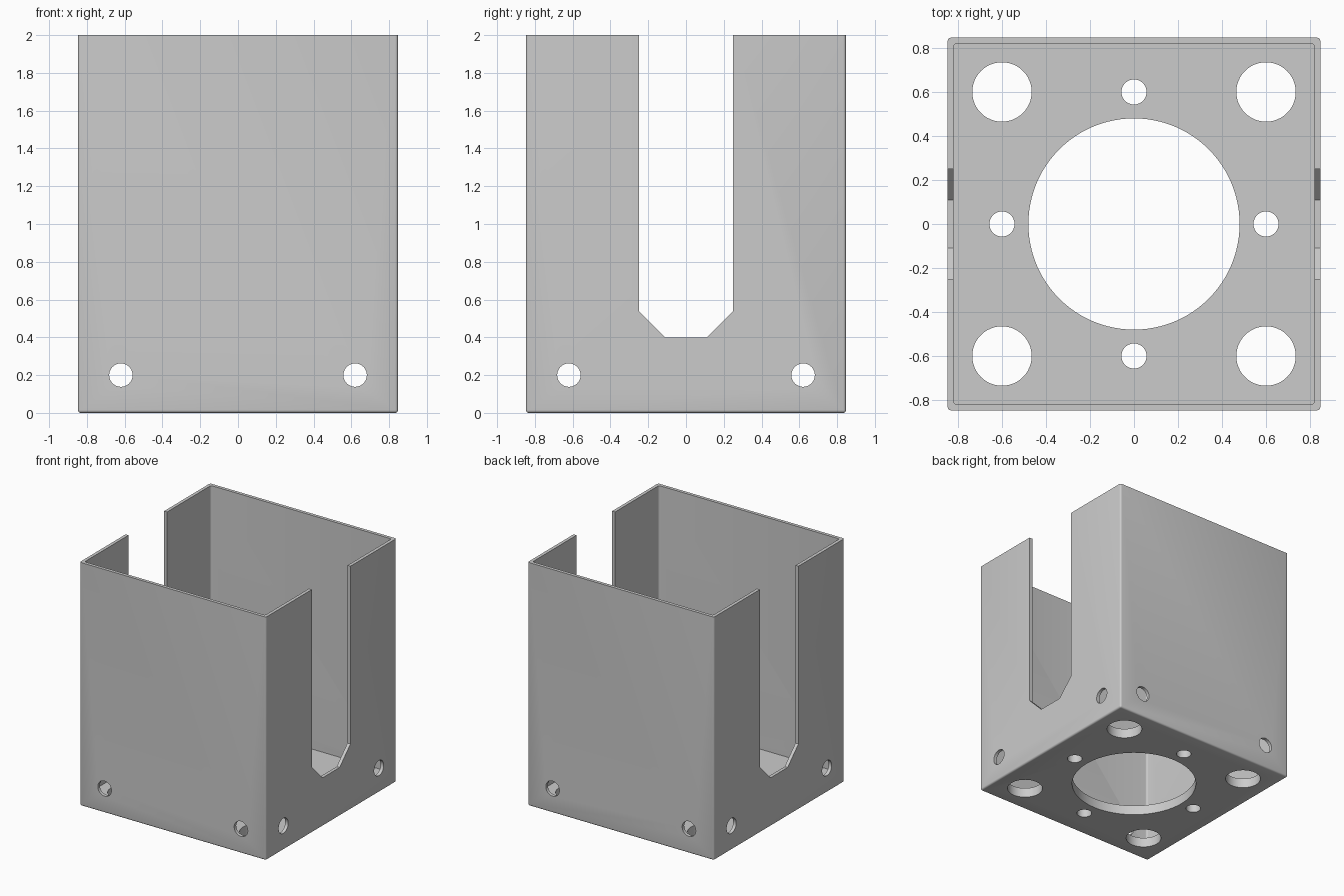
import bpy
import bmesh
import math
from mathutils import Matrix, Vector

cube = bpy.data.objects.get("Cube")
if cube:
    bpy.data.objects.remove(cube, do_unlink=True)

HALF, HEIGHT = 0.847, 2.0
WALL, FLOOR = 0.027, 0.08
ROUND = 0.015

grey = bpy.data.materials.new("plain grey")
grey.use_nodes = True
grey.diffuse_color = (0.6, 0.6, 0.6, 1)
grey.node_tree.nodes["Principled BSDF"].inputs["Base Color"].default_value = (0.6, 0.6, 0.6, 1)


def make_object(name, bm):
    bmesh.ops.recalc_face_normals(bm, faces=bm.faces)
    mesh = bpy.data.meshes.new(name)
    bm.to_mesh(mesh)
    bm.free()
    mesh.materials.append(grey)
    obj = bpy.data.objects.new(name, mesh)
    bpy.context.collection.objects.link(obj)
    return obj


def rounded_box(name, half, bottom, top, round_base):
    """Square block with rounded upright edges, and optionally a rounded base."""
    bm = bmesh.new()
    size = Matrix.Diagonal((2 * half, 2 * half, top - bottom, 1))
    bmesh.ops.create_cube(bm, size=1, matrix=Matrix.Translation((0, 0, (top + bottom) / 2)) @ size)
    edges = []
    for e in bm.edges:
        a, b = (v.co.z for v in e.verts)
        upright = abs(a - b) > 0.1
        at_base = max(a, b) < bottom + 0.01
        if upright or (round_base and at_base):
            edges.append(e)
    bmesh.ops.bevel(bm, geom=edges, offset=ROUND, segments=4, profile=0.5, affect='EDGES')
    return make_object(name, bm)


def drill(name, centre, radius, length, axis, sides=48):
    """Round cutter along the given axis."""
    turn = Vector((0, 0, 1)).rotation_difference(Vector(axis)).to_matrix().to_4x4()
    bm = bmesh.new()
    bmesh.ops.create_cone(bm, cap_ends=True, segments=sides, radius1=radius, radius2=radius,
                          depth=length, matrix=Matrix.Translation(centre) @ turn)
    return make_object(name, bm)


def slot_cutter():
    """Tall slot with a chamfered foot, running through both side walls."""
    half = [(0.11, 0.40), (0.25, 0.54), (0.25, 2.2)]
    outline = half + [(-y, z) for y, z in reversed(half)]
    bm = bmesh.new()
    face = bm.faces.new([bm.verts.new((-1, y, z)) for y, z in outline])
    pushed = bmesh.ops.extrude_face_region(bm, geom=[face])["geom"]
    bmesh.ops.translate(bm, vec=(2, 0, 0), verts=[v for v in pushed if isinstance(v, bmesh.types.BMVert)])
    return make_object("slot_cutter", bm)


# Housing block
housing = rounded_box("housing", HALF, 0, HEIGHT, True)

# Cavity and side slots
cutters = [rounded_box("cavity_cutter", HALF - WALL, FLOOR, HEIGHT + 0.2, False), slot_cutter()]

# Fixing holes near the foot of all four walls
for s in (-1, 1):
    cutters.append(drill("side_hole_cutter", (0, s * 0.62, 0.2), 0.062, 2, (1, 0, 0)))
    cutters.append(drill("front_hole_cutter", (s * 0.62, 0, 0.2), 0.062, 2, (0, 1, 0)))

# Floor: large opening, four corner holes, four small holes between them
cutters.append(drill("opening_cutter", (0, 0, 0), 0.48, 0.4, (0, 0, 1), 96))
for i in range(4):
    a = i * math.pi / 2
    small = (0.6 * math.cos(a), 0.6 * math.sin(a), 0)
    corner = (0.6 * (-1) ** i, 0.6 * (-1) ** (i // 2), 0)
    cutters.append(drill("small_hole_cutter", small, 0.057, 0.4, (0, 0, 1)))
    cutters.append(drill("corner_hole_cutter", corner, 0.135, 0.4, (0, 0, 1)))

# Cut the housing, then discard the cutters
bpy.ops.object.select_all(action='DESELECT')
bpy.context.view_layer.objects.active = housing
housing.select_set(True)
for cutter in cutters:
    cut = housing.modifiers.new("cut", 'BOOLEAN')
    cut.operation = 'DIFFERENCE'
    cut.solver = 'EXACT'
    cut.object = cutter
    bpy.ops.object.modifier_apply(modifier=cut.name)
    bpy.data.objects.remove(cutter, do_unlink=True)

bpy.ops.object.shade_smooth_by_angle(angle=math.radians(30))
